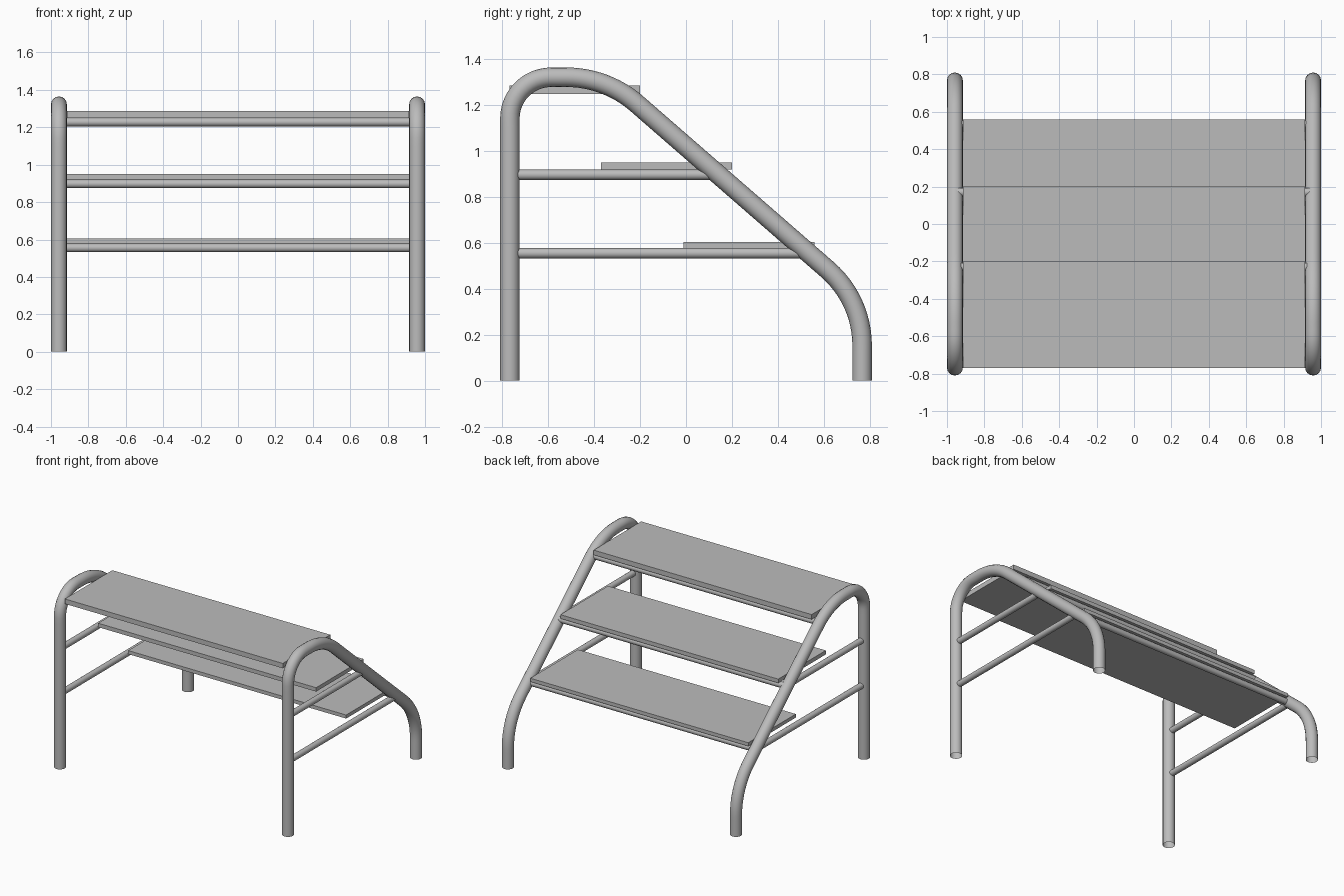
import bpy
from math import tan
from mathutils import Vector

cube = bpy.data.objects.get("Cube")
if cube:
    bpy.data.objects.remove(cube, do_unlink=True)

GREY = (0.5, 0.5, 0.5, 1)
metal = bpy.data.materials.new("grey_metal")
metal.use_nodes = True
metal.diffuse_color = GREY
metal.node_tree.nodes["Principled BSDF"].inputs["Base Color"].default_value = GREY

TUBE_R, ROD_R = 0.0425, 0.0225
SIDE_X = 1 - TUBE_R
LEG_Y = 0.7675


def finish(obj, name, smooth=True):
    obj.name = name
    obj.data.materials.clear()
    obj.data.materials.append(metal)
    if smooth:
        bpy.ops.object.shade_smooth_by_angle()


def rod(name, start, end):
    start, end = Vector(start), Vector(end)
    axis = end - start
    bpy.ops.mesh.primitive_cylinder_add(
        vertices=24, radius=ROD_R, depth=axis.length, location=(start + end) / 2,
        rotation=axis.to_track_quat("Z", "Y").to_euler())
    finish(bpy.context.object, name)


def bent_tube(name, corners, cuts):
    """Open tube through the corners; each inner corner is rounded, starting 'cut' away."""
    pts = [Vector(c) for c in corners]
    knots = [(pts[0], pts[0], pts[0])]
    for before, corner, after, cut in zip(pts, pts[1:], pts[2:], cuts):
        u = (before - corner).normalized()
        v = (after - corner).normalized()
        turn = (-u).angle(v)
        reach = cut * 4 / 3 * tan(turn / 4) / tan(turn / 2)
        a, b = corner + u * cut, corner + v * cut
        knots.append((a + u * reach, a, a - u * reach))
        knots.append((b - v * reach, b, b + v * reach))
    knots.append((pts[-1], pts[-1], pts[-1]))

    curve = bpy.data.curves.new(name, "CURVE")
    curve.dimensions = "3D"
    curve.resolution_u = 12
    curve.bevel_depth = TUBE_R
    curve.bevel_resolution = 6
    curve.use_fill_caps = False
    spline = curve.splines.new("BEZIER")
    spline.bezier_points.add(len(knots) - 1)
    for p, (left, co, right) in zip(spline.bezier_points, knots):
        p.handle_left_type = p.handle_right_type = "FREE"
        p.co, p.handle_left, p.handle_right = co, left, right
    obj = bpy.data.objects.new(name, curve)
    bpy.context.collection.objects.link(obj)
    bpy.ops.object.select_all(action="DESELECT")
    obj.select_set(True)
    bpy.context.view_layer.objects.active = obj
    bpy.ops.object.convert(target="MESH")
    finish(bpy.context.object, name)


# Steps: name, back edge y, underside z, thickness
STEPS = [("lower", 0.56, 0.578, 0.027), ("middle", 0.2, 0.92, 0.03),
         ("top", -0.2, 1.25, 0.037)]

# Bent side frames
for side, s in (("left", 1), ("right", -1)):
    x = s * SIDE_X
    bent_tube(side + "_side_frame",
              [(x, -LEG_Y, 0), (x, -LEG_Y, 1.3225), (x, -0.347, 1.3225),
               (x, LEG_Y, 0.353), (x, LEG_Y, 0)],
              [0.18, 0.175, 0.2])

for name, edge, under, thick in STEPS:
    rod_y, rod_z = edge - 0.03, under - ROD_R
    # Flat tread
    bpy.ops.mesh.primitive_cube_add(size=1, location=(0, edge - 0.285, under + thick / 2))
    tread = bpy.context.object
    tread.scale = (1.83, 0.57, thick)
    finish(tread, name + "_tread", smooth=False)
    # Cross rod beneath the tread edge
    rod(name + "_cross_rod", (-SIDE_X, rod_y, rod_z), (SIDE_X, rod_y, rod_z))
    # Side rods joining the tall leg to the sloped tube
    if name != "top":
        for side, s in (("left", 1), ("right", -1)):
            x = s * SIDE_X
            rod(f"{name}_{side}_side_rod", (x, -LEG_Y, rod_z), (x, rod_y, rod_z))
